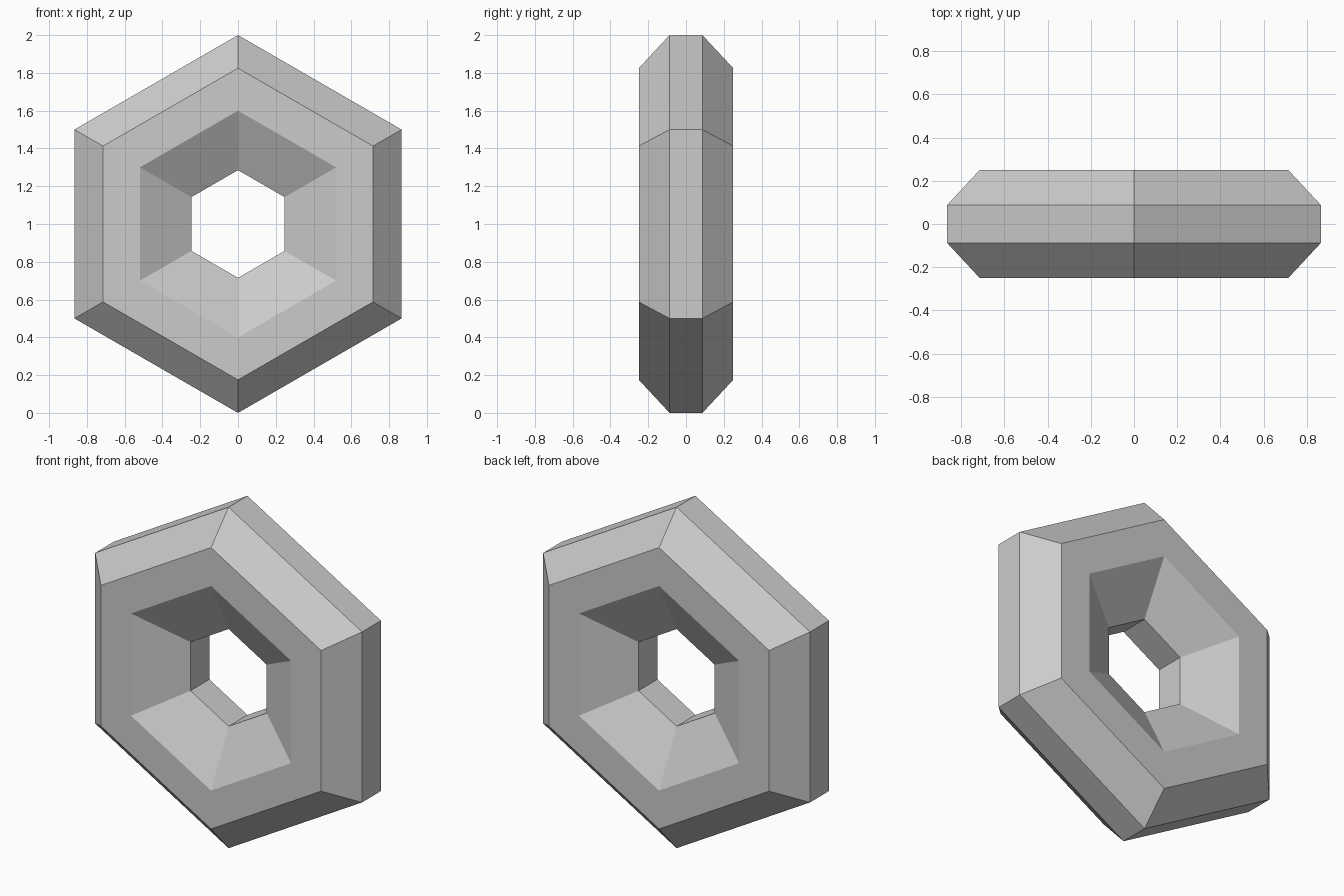
import bpy, bmesh
from math import sin, cos, tau

if "Cube" in bpy.data.objects:
    bpy.data.objects.remove(bpy.data.objects["Cube"])

# Cross-section (corner radius, y), swept around the y axis in six steps
half = [(0.285, -0.087), (0.6, -0.25), (0.825, -0.25), (1.0, -0.087)]
profile = half + [(r, -y) for r, y in reversed(half)]
SIDES = 6

bm = bmesh.new()
rings = []
for i in range(SIDES):
    a = tau * i / SIDES
    rings.append([bm.verts.new((r * sin(a), y, 1 + r * cos(a))) for r, y in profile])

# Bridge neighbouring sections into a closed ring
n = len(profile)
for i in range(SIDES):
    p, q = rings[i], rings[(i + 1) % SIDES]
    for j in range(n):
        k = (j + 1) % n
        bm.faces.new((p[j], p[k], q[k], q[j]))
bmesh.ops.recalc_face_normals(bm, faces=bm.faces)

mesh = bpy.data.meshes.new("hexagonal_ring")
bm.to_mesh(mesh)
bm.free()
ring = bpy.data.objects.new("hexagonal_ring", mesh)
bpy.context.collection.objects.link(ring)
